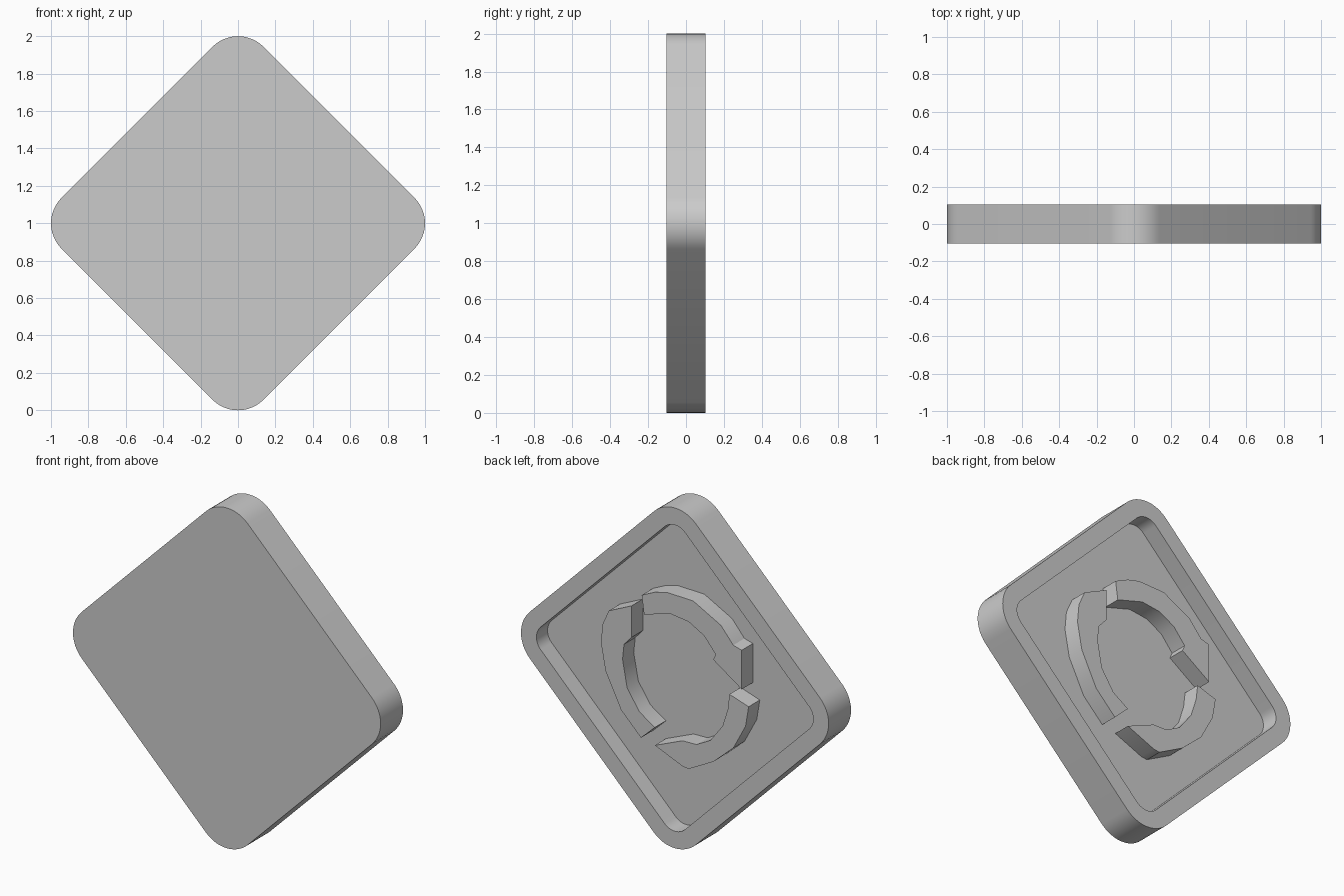
import bpy, bmesh, math

if "Cube" in bpy.data.objects:
    bpy.data.objects.remove(bpy.data.objects["Cube"], do_unlink=True)

HALF = 0.104   # half thickness of the plate
FLOOR = 0.0    # depth of the recess floor
RIM = 0.1      # rim width
RADIUS = 0.193 # outer corner radius

grey = bpy.data.materials.new("plain_grey")
grey.use_nodes = True
grey.diffuse_color = (0.6, 0.6, 0.6, 1)
grey.node_tree.nodes["Principled BSDF"].inputs["Base Color"].default_value = (0.6, 0.6, 0.6, 1)


def diamond(tip, radius, steps=12):
    """Outline of a square standing on its corner, with rounded corners."""
    points = []
    for corner in range(4):
        mid = corner * math.pi / 2
        cx, cz = (tip - radius) * math.cos(mid), (tip - radius) * math.sin(mid)
        for i in range(steps + 1):
            a = mid + (i / steps - 0.5) * math.pi / 2
            points.append((cx + radius * math.cos(a), cz + radius * math.sin(a)))
    return points


def loft(name, sections):
    """Join equal outlines, each (points, y), in order and cap both ends."""
    bm = bmesh.new()
    loops = [[bm.verts.new((x, y, z + 1)) for x, z in pts] for pts, y in sections]
    n = len(loops[0])
    for a, b in zip(loops, loops[1:]):
        for i in range(n):
            j = (i + 1) % n
            bm.faces.new((a[i], a[j], b[j], b[i]))
    bm.faces.new(loops[0])
    bm.faces.new(loops[-1])
    bmesh.ops.recalc_face_normals(bm, faces=bm.faces)
    mesh = bpy.data.meshes.new(name)
    bm.to_mesh(mesh)
    bm.free()
    mesh.materials.append(grey)
    obj = bpy.data.objects.new(name, mesh)
    bpy.context.collection.objects.link(obj)
    bpy.ops.object.select_all(action="DESELECT")
    obj.select_set(True)
    bpy.context.view_layer.objects.active = obj
    bpy.ops.object.shade_smooth_by_angle(angle=math.radians(25))
    return obj


# Plate with a raised rim around a recess on the back
outer = diamond(1.0, RADIUS)
inner = diamond(1.0 - RIM, RADIUS - RIM)
loft("rimmed_plate", [(outer, -HALF), (outer, HALF), (inner, HALF), (inner, FLOOR)])

# Three raised ring segments inside the recess
segments = {
    "upper_ring_segment": [
        (.215, .43), (.13, .47), (.05, .49), (-.12, .485), (-.3, .39), (-.38, .295),
        (-.435, .28), (-.435, .05), (-.25, .175), (-.265, .21), (-.19, .3),
        (-.09, .355), (.03, .37), (.2, .32)],
    "left_ring_segment": [
        (.43, .28), (.28, .35), (.28, .165), (.33, .11), (.34, .02), (.31, -.14),
        (.23, -.26), (.13, -.325), (.22, -.41), (.35, -.28), (.45, -.08),
        (.48, .08), (.47, .19)],
    "lower_ring_segment": [
        (-.355, 0), (-.48, -.04), (-.46, -.16), (-.38, -.31), (-.25, -.425),
        (-.09, -.51), (-.05, -.505), (.13, -.43), (-.05, -.355), (-.14, -.353),
        (-.23, -.305), (-.31, -.2), (-.345, -.09)],
}
for name, outline in segments.items():
    loft(name, [(outline, FLOOR - 0.01), (outline, HALF)])
